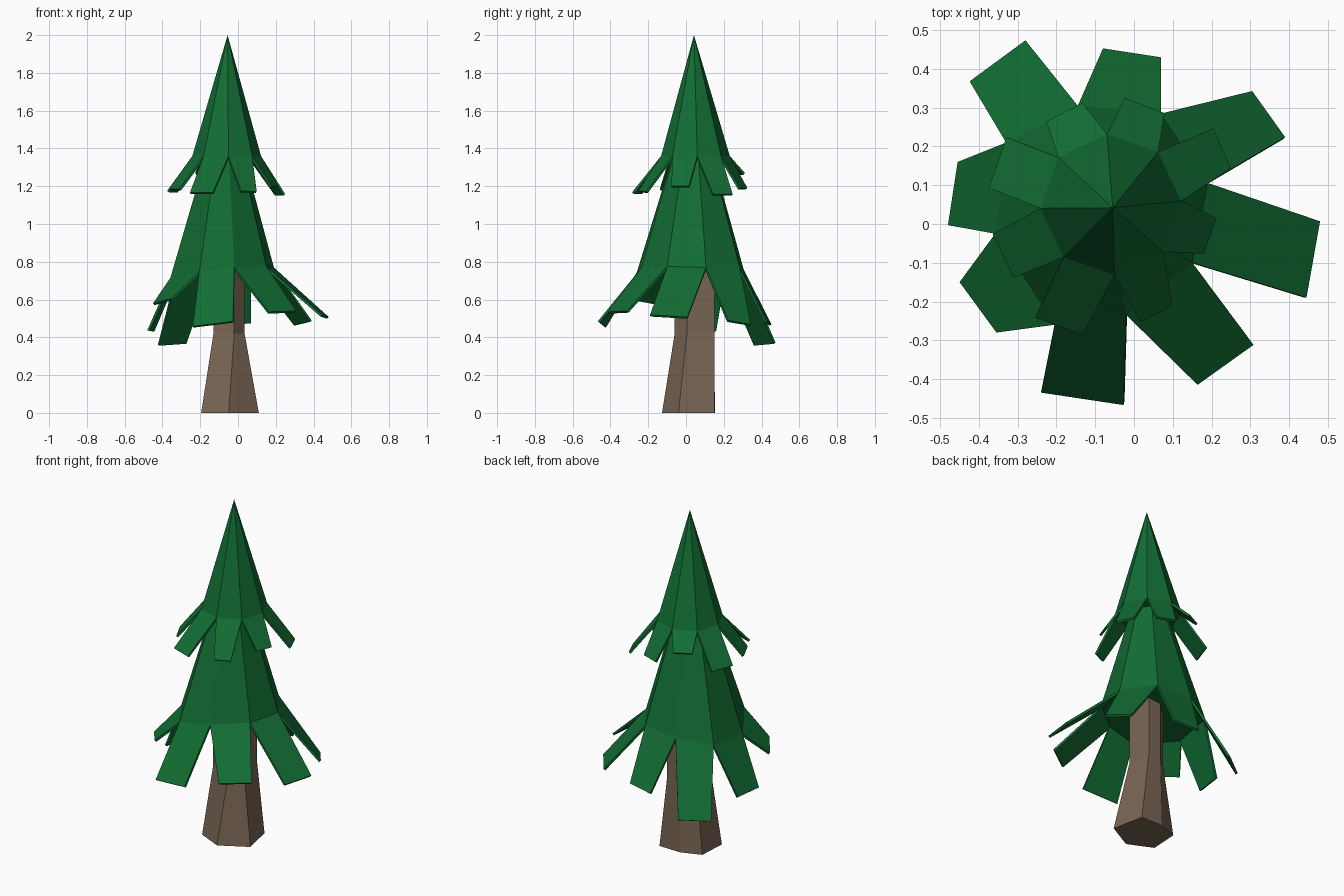
import bpy, math
from mathutils import Vector


def material(name, color):
    m = bpy.data.materials.new(name)
    m.diffuse_color = (*color, 1)
    return m


green = material("pine green", (0.006, 0.155, 0.034))
brown = material("bark brown", (0.19, 0.13, 0.088))


def add_object(name, verts, faces, mat):
    mesh = bpy.data.meshes.new(name)
    mesh.from_pydata(verts, [], faces)
    mesh.materials.append(mat)
    ob = bpy.data.objects.new(name, mesh)
    bpy.context.collection.objects.link(ob)
    return ob


def tier(name, apex, ring, tips):
    """Eight-sided cone with one thin drooping bough hanging from each rim edge."""
    n = len(ring)
    verts = [Vector(p) for p in ring] + [Vector(apex)]
    faces = [(i, (i + 1) % n, n) for i in range(n)]
    faces.append(tuple(reversed(range(n))))
    for i, (ax, ay, az, bx, by, bz) in enumerate(tips):
        quad = [Vector((ax, ay, az)), Vector((bx, by, bz)), verts[(i + 1) % n], verts[i]]
        normal = (quad[1] - quad[0]).cross(quad[3] - quad[0]).normalized()
        k = len(verts)
        verts += quad + [p - normal * 0.013 for p in quad]
        faces += [(k, k + 1, k + 2, k + 3), (k + 7, k + 6, k + 5, k + 4)]
        faces += [(k + j, k + 4 + j, k + 4 + (j + 1) % 4, k + (j + 1) % 4) for j in range(4)]
    return add_object(name, verts, faces, green)


# Upper tier: boughs start at the front-left edge and run anticlockwise
upper_ring = [(-0.06 + 0.182 * math.cos(math.radians(228 + 45 * i)),
               0.05 + 0.182 * math.sin(math.radians(228 + 45 * i)), 1.36) for i in range(8)]
upper_tips = [
    (-0.254, -0.242, 1.167, -0.133, -0.286, 1.167),
    (0.017, -0.253, 1.175, 0.099, -0.211, 1.172),
    (0.180, -0.077, 1.20, 0.213, 0.015, 1.20),
    (0.250, 0.144, 1.158, 0.205, 0.247, 1.158),
    (0.079, 0.286, 1.19, -0.024, 0.325, 1.19),
    (-0.133, 0.312, 1.27, -0.226, 0.265, 1.27),
    (-0.329, 0.224, 1.175, -0.375, 0.093, 1.175),
    (-0.365, -0.026, 1.185, -0.311, -0.139, 1.185),
]
tier("upper_boughs", (-0.055, 0.042, 2.0), upper_ring, upper_tips)

# Lower tier
lower_ring = [(-0.205, -0.26, 0.745), (-0.02, -0.235, 0.77), (0.15, -0.10, 0.775),
              (0.19, 0.106, 0.77), (0.07, 0.285, 0.77), (-0.145, 0.305, 0.76),
              (-0.33, 0.21, 0.73), (-0.358, -0.025, 0.715)]
lower_tips = [
    (-0.240, -0.435, 0.458, -0.027, -0.467, 0.485),
    (0.164, -0.415, 0.535, 0.308, -0.312, 0.54),
    (0.445, -0.190, 0.52, 0.480, 0.007, 0.508),
    (0.390, 0.224, 0.49, 0.305, 0.343, 0.47),
    (0.070, 0.430, 0.48, -0.080, 0.453, 0.468),
    (-0.280, 0.474, 0.372, -0.424, 0.368, 0.362),
    (-0.455, 0.160, 0.435, -0.480, -0.003, 0.438),
    (-0.450, -0.150, 0.58, -0.355, -0.280, 0.605),
]
tier("lower_boughs", (-0.065, 0.04, 1.72), lower_ring, lower_tips)

# Trunk: flared six-sided foot, straight above
foot = [(0.11, -0.04), (0.07, 0.15), (-0.07, 0.153), (-0.185, 0.11), (-0.195, -0.06), (-0.05, -0.127)]
stem = [(0.035, 0.005), (0.02, 0.15), (-0.06, 0.15), (-0.13, 0.09), (-0.13, -0.05), (-0.02, -0.06)]
verts = [(x, y, z) for loop, z in ((foot, 0), (stem, 0.42), (stem, 0.80)) for x, y in loop]
faces = [tuple(reversed(range(6))), tuple(range(12, 18))]
for r in (0, 6):
    faces += [(r + i, r + (i + 1) % 6, r + 6 + (i + 1) % 6, r + 6 + i) for i in range(6)]
add_object("trunk", verts, faces, brown)
